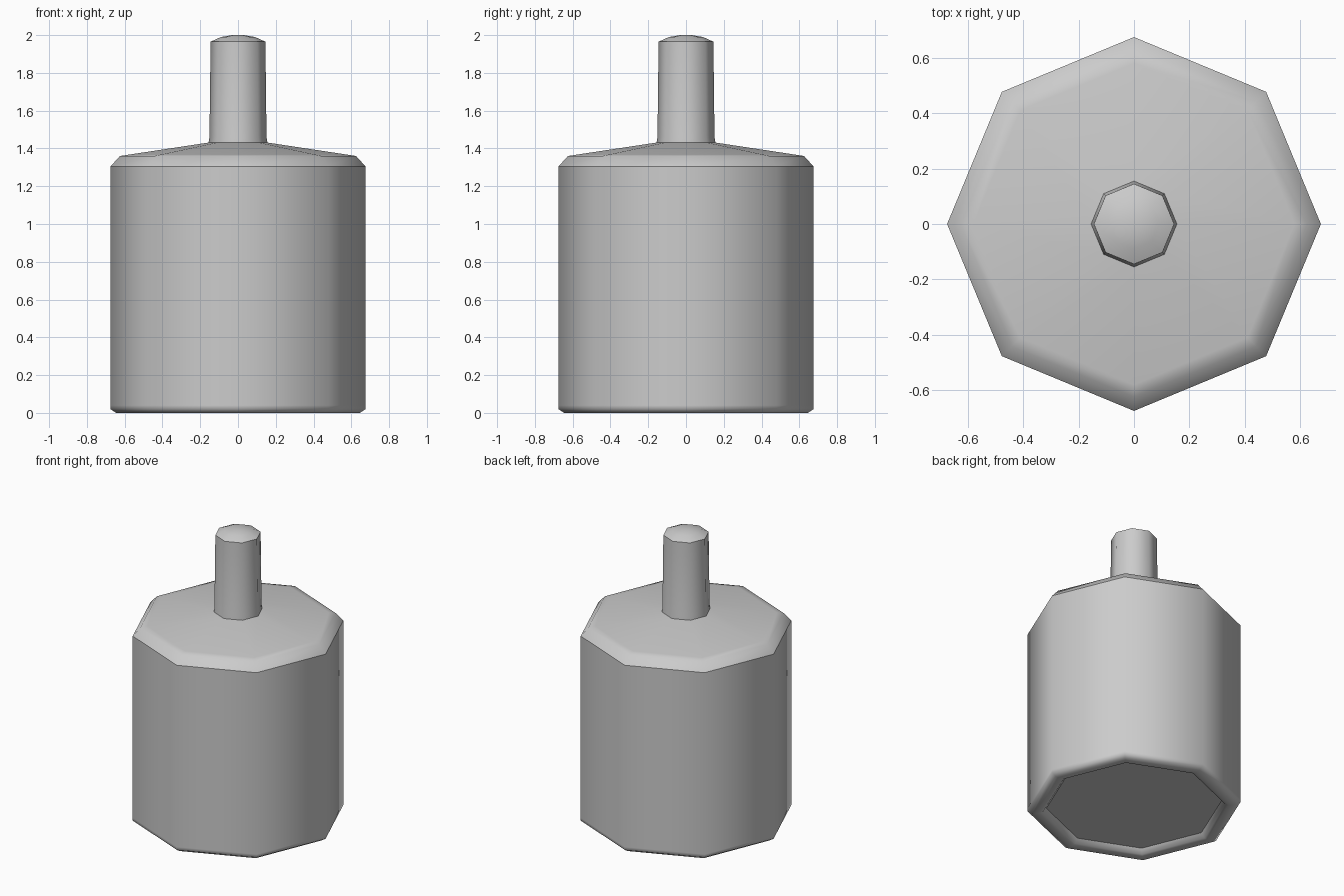
import bpy
import bmesh
from math import cos, sin, tau

SIDES = 8

cube = bpy.data.objects.get("Cube")
if cube:
    bpy.data.objects.remove(cube, do_unlink=True)

grey = bpy.data.materials.new("plain_grey")
grey.use_nodes = True
colour = (0.6, 0.6, 0.6, 1)
grey.diffuse_color = colour
grey.node_tree.nodes["Principled BSDF"].inputs["Base Color"].default_value = colour


def lathe(name, profile, sharp_rings):
    """Turn a (radius, height) profile into a closed eight-sided solid."""
    bm = bmesh.new()
    rings = []
    for r, z in profile:
        angles = [tau * i / SIDES for i in range(SIDES)]
        rings.append([bm.verts.new((r * cos(a), r * sin(a), z)) for a in angles])
    for low, high in zip(rings, rings[1:]):
        for i in range(SIDES):
            j = (i + 1) % SIDES
            bm.faces.new((low[i], low[j], high[j], high[i]))
    for ring in (rings[0], rings[-1]):
        bm.faces.new(ring)
    for face in bm.faces:
        face.smooth = True
    for k in sharp_rings:
        for i in range(SIDES):
            bm.edges.get((rings[k][i], rings[k][(i + 1) % SIDES])).smooth = False
    bmesh.ops.recalc_face_normals(bm, faces=bm.faces)
    mesh = bpy.data.meshes.new(name)
    bm.to_mesh(mesh)
    bm.free()
    mesh.materials.append(grey)
    obj = bpy.data.objects.new(name, mesh)
    bpy.context.collection.objects.link(obj)
    return obj


# Body: recessed floor, rounded foot rim, straight wall, chamfer, shallow cone
lathe("body", [
    (0.555, 0.035), (0.58, 0.005), (0.60, 0), (0.645, 0), (0.675, 0.02),
    (0.675, 0.04), (0.675, 1.305), (0.625, 1.36), (0.58, 1.367), (0.15, 1.432),
], sharp_rings=[0, 6])

# Stem: slightly tapered post with a low domed cap
lathe("stem", [
    (0.155, 1.40), (0.155, 1.435), (0.151, 1.46), (0.145, 1.965),
    (0.09, 1.99), (0.03, 2.0),
], sharp_rings=[0, 3])
